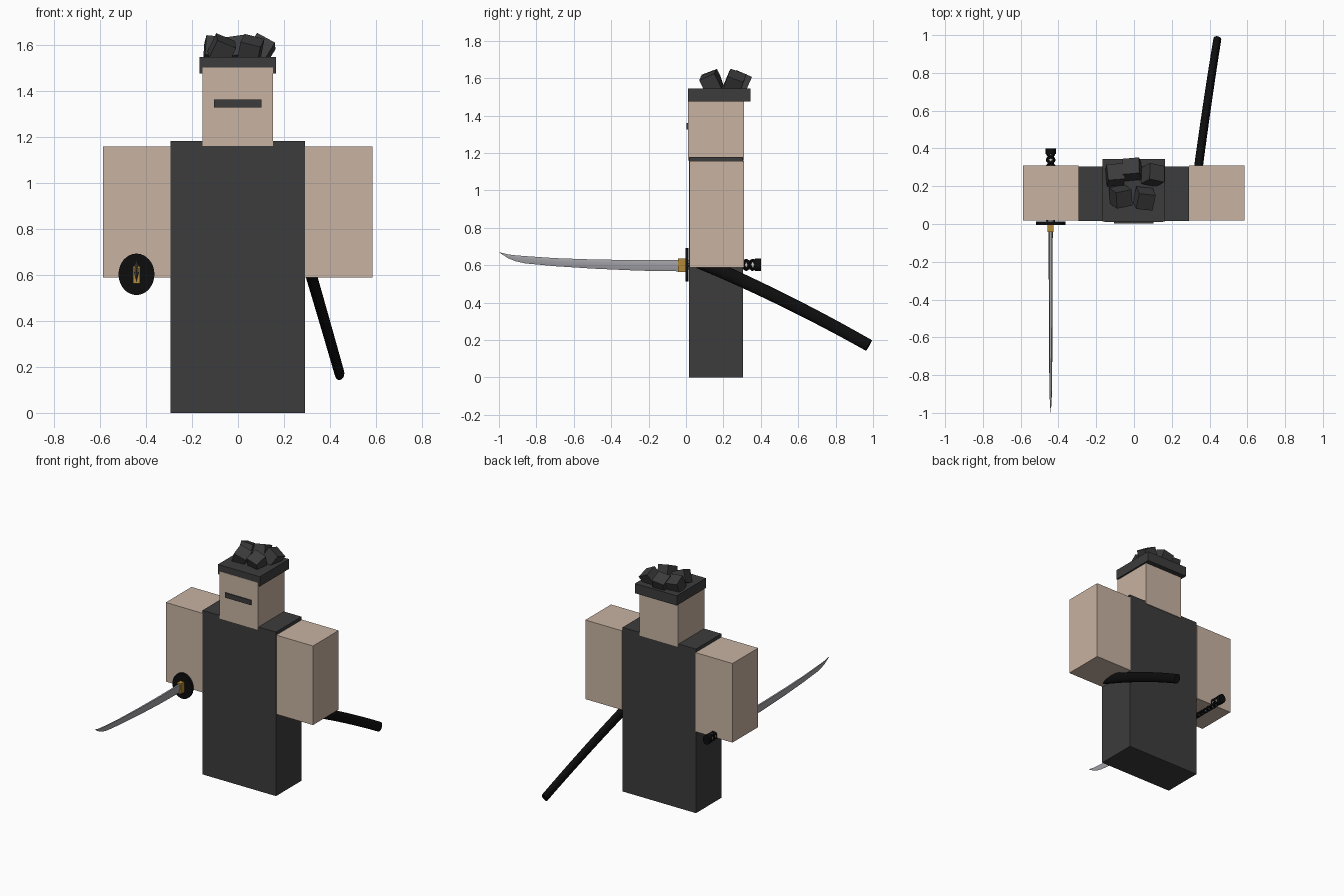
import bpy, bmesh, math
from mathutils import Vector, Euler

old = bpy.data.objects.get("Cube")
if old:
    bpy.data.objects.remove(old)


def material(name, r, g, b):
    m = bpy.data.materials.new(name)
    m.use_nodes = True
    m.diffuse_color = (r, g, b, 1)
    bsdf = m.node_tree.nodes["Principled BSDF"]
    bsdf.inputs["Base Color"].default_value = (r, g, b, 1)
    bsdf.inputs["Roughness"].default_value = 0.7
    return m


SKIN = material("skin", 0.58, 0.45, 0.36)
CHARCOAL = material("charcoal", 0.045, 0.045, 0.045)
BLACK = material("black", 0.004, 0.004, 0.004)
STEEL = material("steel", 0.37, 0.37, 0.40)
GOLD = material("gold", 0.45, 0.25, 0.04)
PALE = material("pale grip", 0.6, 0.6, 0.58)


def finish(name, bm, mat, smooth=False):
    bmesh.ops.recalc_face_normals(bm, faces=bm.faces)
    mesh = bpy.data.meshes.new(name)
    bm.to_mesh(mesh)
    bm.free()
    mesh.materials.append(mat)
    ob = bpy.data.objects.new(name, mesh)
    bpy.context.collection.objects.link(ob)
    if smooth:
        shade(ob)
    return ob


def shade(ob):
    bpy.ops.object.select_all(action='DESELECT')
    ob.select_set(True)
    bpy.context.view_layer.objects.active = ob
    bpy.ops.object.shade_smooth_by_angle(angle=math.radians(35))


def box(name, x, y, z, mat):
    """Box from (min, max) pairs."""
    bm = bmesh.new()
    bmesh.ops.create_cube(bm, size=1)
    for v in bm.verts:
        v.co = [(lo + hi) / 2 + c * (hi - lo) for c, (lo, hi) in zip(v.co, (x, y, z))]
    return finish(name, bm, mat)


def loft(name, rings, mat):
    """Skin a list of equal-length point rings and cap both ends."""
    bm = bmesh.new()
    rows = [[bm.verts.new(p) for p in ring] for ring in rings]
    n = len(rows[0])
    for a, b in zip(rows, rows[1:]):
        for i in range(n):
            j = (i + 1) % n
            bm.faces.new((a[i], a[j], b[j], b[i]))
    bm.faces.new(rows[0])
    bm.faces.new(rows[-1])
    return finish(name, bm, mat, True)


def ellipse(centre, u, v, n=24):
    return [centre + u * math.cos(math.tau * i / n) + v * math.sin(math.tau * i / n)
            for i in range(n)]


def rod(name, y0, y1, x, z, rx, rz, mat):
    """Oval rod along y."""
    u, v = Vector((rx, 0, 0)), Vector((0, 0, rz))
    return loft(name, [ellipse(Vector((x, y, z)), u, v, 32) for y in (y0, y1)], mat)


# Body, arms and head
box("torso", (-0.293, 0.292), (0.015, 0.305), (0, 1.18), CHARCOAL)
for side, x in (("right", (-0.587, -0.293)), ("left", (0.292, 0.584))):
    box(side + "_arm", x, (0.018, 0.31), (0.588, 1.157), SKIN)
box("head", (-0.155, 0.153), (0.01, 0.31), (1.16, 1.5), SKIN)
box("face_slit", (-0.105, 0.102), (0.002, 0.011), (1.327, 1.361), CHARCOAL)

# Hair: a flat cap with five tumbled cubes
box("hair_cap", (-0.168, 0.165), (0.012, 0.345), (1.475, 1.545), CHARCOAL)
tufts = [(-0.10, 0.26, -22, 6, 4), (-0.01, 0.29, -24, -8, 5), (0.10, 0.26, -22, 28, -12),
         (-0.07, 0.145, 22, 22, 12), (0.055, 0.135, 24, 14, -6)]
for i, (x, y, *tilt) in enumerate(tufts):
    bm = bmesh.new()
    bmesh.ops.create_cube(bm, size=0.09)
    tuft = finish(f"hair_tuft_{i + 1}", bm, CHARCOAL)
    tuft.location = (x, y, 1.578)
    tuft.rotation_euler = Euler([math.radians(a) for a in tilt])

# Sword blade: spine on top, ridge on the sides, cutting edge below
SX, SZ = -0.441, 0.602
rings = []
for y, low, high, w in [(0, 0.567, 0.628, 0.011), (-0.25, 0.571, 0.627, 0.0105),
                        (-0.5, 0.582, 0.631, 0.0095), (-0.7, 0.595, 0.638, 0.0085),
                        (-0.86, 0.61, 0.649, 0.007), (-0.91, 0.621, 0.653, 0.006),
                        (-0.95, 0.637, 0.658, 0.004), (-0.997, 0.667, 0.669, 0.001)]:
    ridge = low + (high - low) * 0.65
    section = [(0, low), (w, ridge), (w * 0.6, high), (-w * 0.6, high), (-w, ridge)]
    rings.append([(SX + dx, y, z) for dx, z in section])
loft("sword_blade", rings, STEEL)

# Sword collar, guard and grip
box("sword_collar", (SX - 0.016, SX + 0.016), (-0.042, 0), (0.563, 0.637), GOLD)
rod("sword_guard", -0.004, 0.014, SX, SZ, 0.078, 0.09, BLACK)
rod("sword_grip_core", 0.01, 0.385, SX, SZ, 0.017, 0.025, PALE)
rod("sword_pommel", 0.37, 0.4, SX, SZ, 0.027, 0.034, BLACK)

# Crossed cord wound round the grip
cord = bpy.data.curves.new("sword_grip_cord", 'CURVE')
cord.dimensions = '3D'
cord.bevel_depth = 0.009
cord.bevel_resolution = 1
cord.materials.append(BLACK)
steps, turns = 90, 5
for way in (1, -1):
    for start in (0, math.pi):
        line = cord.splines.new('POLY')
        line.points.add(steps)
        for i, p in enumerate(line.points):
            a = start + way * math.tau * turns * i / steps
            p.co = (SX + 0.017 * math.cos(a), 0.02 + 0.355 * i / steps,
                    SZ + 0.024 * math.sin(a), 1)
cord_ob = bpy.data.objects.new("sword_grip_cord", cord)
bpy.context.collection.objects.link(cord_ob)
bpy.ops.object.select_all(action='DESELECT')
cord_ob.select_set(True)
bpy.context.view_layer.objects.active = cord_ob
bpy.ops.object.convert(target='MESH')
shade(bpy.context.view_layer.objects.active)

# Scabbard: a gently bowed oval tube hanging behind the left hip
start, bow, end = Vector((0.31, 0.06, 0.625)), Vector((0.37, 0.54, 0.42)), Vector((0.441, 0.978, 0.171))
rings = []
for i in range(13):
    t = i / 12
    centre = start * (1 - t) ** 2 + bow * 2 * t * (1 - t) + end * t * t
    along = ((bow - start) * (1 - t) + (end - bow) * t).normalized()
    u = Vector((1, 0, 0))
    u = (u - along * u.dot(along)).normalized()
    v = along.cross(u)
    shrink = 1 - 0.12 * t
    rings.append(ellipse(centre, u * 0.024 * shrink, v * 0.037 * shrink))
loft("scabbard", rings, BLACK)
